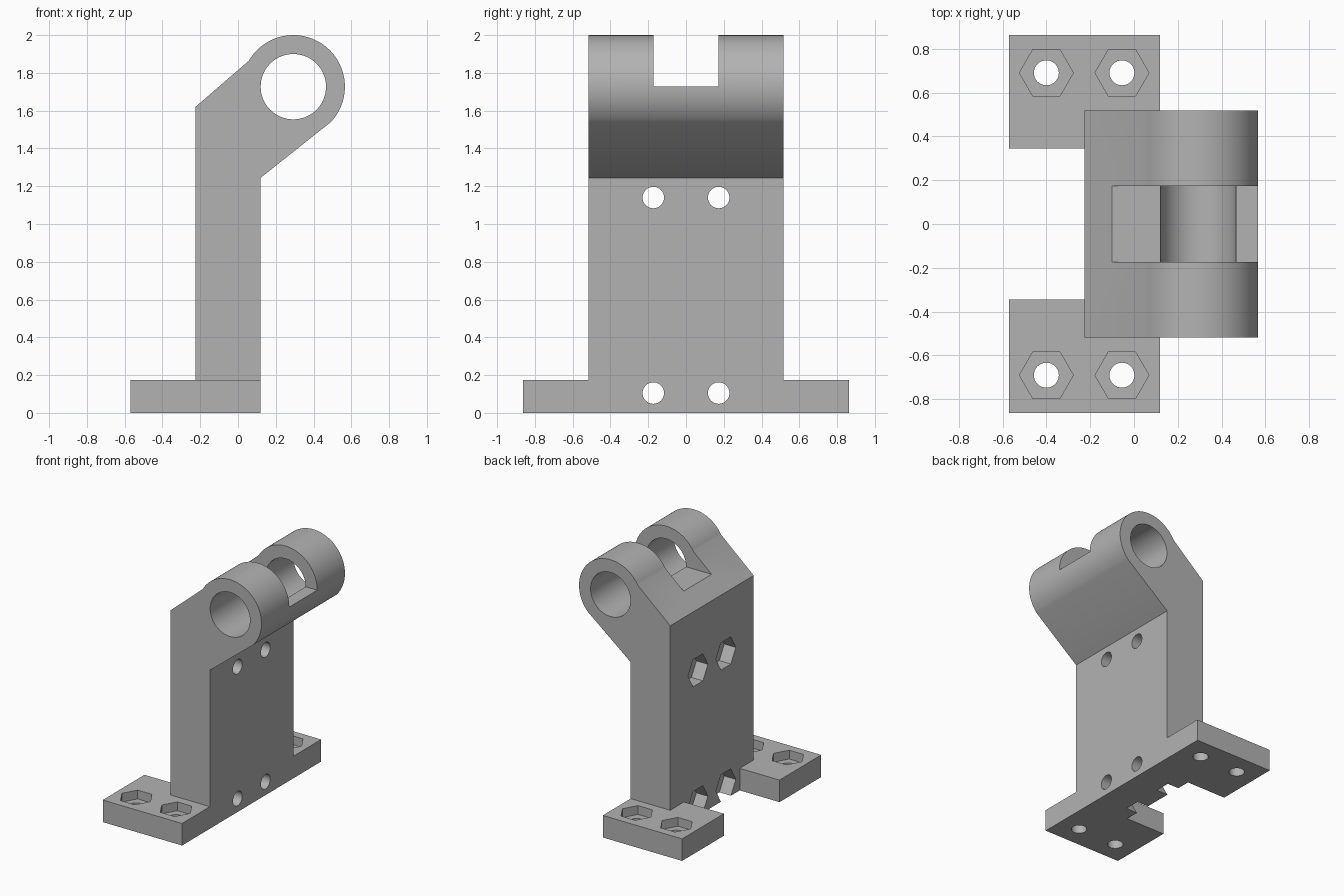
import bpy
import bmesh
from math import cos, sin, pi, radians
from mathutils import Matrix, Vector

cube = bpy.data.objects.get("Cube")
if cube:
    bpy.data.objects.remove(cube, do_unlink=True)

grey = bpy.data.materials.new("plain grey")
grey.use_nodes = True
colour = (0.45, 0.45, 0.45, 1)
grey.diffuse_color = colour
grey.node_tree.nodes["Principled BSDF"].inputs["Base Color"].default_value = colour


def prism(name, points, direction):
    """Extrude a closed loop of 3D points along a direction."""
    bm = bmesh.new()
    face = bm.faces.new([bm.verts.new(p) for p in points])
    new = bmesh.ops.extrude_face_region(bm, geom=[face])["geom"]
    bmesh.ops.translate(bm, vec=direction,
                        verts=[v for v in new if isinstance(v, bmesh.types.BMVert)])
    bmesh.ops.recalc_face_normals(bm, faces=bm.faces)
    mesh = bpy.data.meshes.new(name)
    bm.to_mesh(mesh)
    bm.free()
    mesh.materials.append(grey)
    obj = bpy.data.objects.new(name, mesh)
    bpy.context.collection.objects.link(obj)
    return obj


def box(name, x, y, z):
    loop = [(x[0], y[0], z[0]), (x[1], y[0], z[0]), (x[1], y[1], z[0]), (x[0], y[1], z[0])]
    return prism(name, loop, (0, 0, z[1] - z[0]))


def bore(name, start, direction, radius, sides):
    """Round or hexagonal cutter from a start point; a corner lies sideways."""
    d = Vector(direction)
    u = Vector((0, 1, 0)) if abs(d.x) > 0 else Vector((1, 0, 0))
    v = d.normalized().cross(u)
    angles = [2 * pi * i / sides for i in range(sides)]
    loop = [Vector(start) + radius * (cos(a) * u + sin(a) * v) for a in angles]
    return prism(name, loop, d)


def combine(target, other, operation):
    mod = target.modifiers.new(other.name, "BOOLEAN")
    mod.operation = operation
    mod.solver = "EXACT"
    mod.object = other
    bpy.context.view_layer.objects.active = target
    bpy.ops.object.modifier_apply(modifier=mod.name)
    bpy.data.objects.remove(other, do_unlink=True)


BACK, FRONT = -0.225, 0.118
EYE_X, EYE_Z, EYE_R = 0.293, 1.727, 0.273
HOLE, NUT = 0.057, 0.123

# Upright with slanted neck and rounded eye
arc = [radians(-43 + 193 * i / 48) for i in range(49)]
profile = [(BACK, 0), (FRONT, 0), (FRONT, 1.243)]
profile += [(EYE_X + EYE_R * cos(a), EYE_Z + EYE_R * sin(a)) for a in arc]
profile += [(BACK, 1.62)]
bracket = prism("hinge_bracket", [(x, -0.517, z) for x, z in profile], (0, 1.034, 0))

# Mounting feet
for s in (-1, 1):
    foot = box("foot", (-0.57, FRONT), sorted((s * 0.345, s * 0.862)), (0, 0.173))
    combine(bracket, foot, "UNION")

# Pin hole and the slot between the two eyes
combine(bracket, bore("pin_hole", (EYE_X, -1, EYE_Z), (0, 2, 0), 0.173, 64), "DIFFERENCE")
combine(bracket, box("slot", (-0.4, 0.8), (-0.173, 0.173), (EYE_Z, 2.2)), "DIFFERENCE")

for s in (-1, 1):
    # Foot bolt holes with nut pockets on top
    for x in (-0.4, -0.055):
        y = s * 0.69
        combine(bracket, bore("bolt_hole", (x, y, -0.1), (0, 0, 0.5), HOLE, 32), "DIFFERENCE")
        combine(bracket, bore("nut_pocket", (x, y, 0.104), (0, 0, 0.2), NUT, 6), "DIFFERENCE")
    # Upright bolt holes with nut pockets at the back
    for z in (0.105, 1.14):
        y = s * 0.173
        combine(bracket, bore("bolt_hole", (-0.4, y, z), (0.8, 0, 0), HOLE, 32), "DIFFERENCE")
        combine(bracket, bore("nut_pocket", (-0.4, y, z), (0.275, 0, 0), NUT, 6), "DIFFERENCE")

# Smooth round surfaces, crisp edges
bpy.ops.object.select_all(action="DESELECT")
bracket.select_set(True)
bpy.context.view_layer.objects.active = bracket
bpy.ops.object.shade_smooth_by_angle(angle=radians(25))
